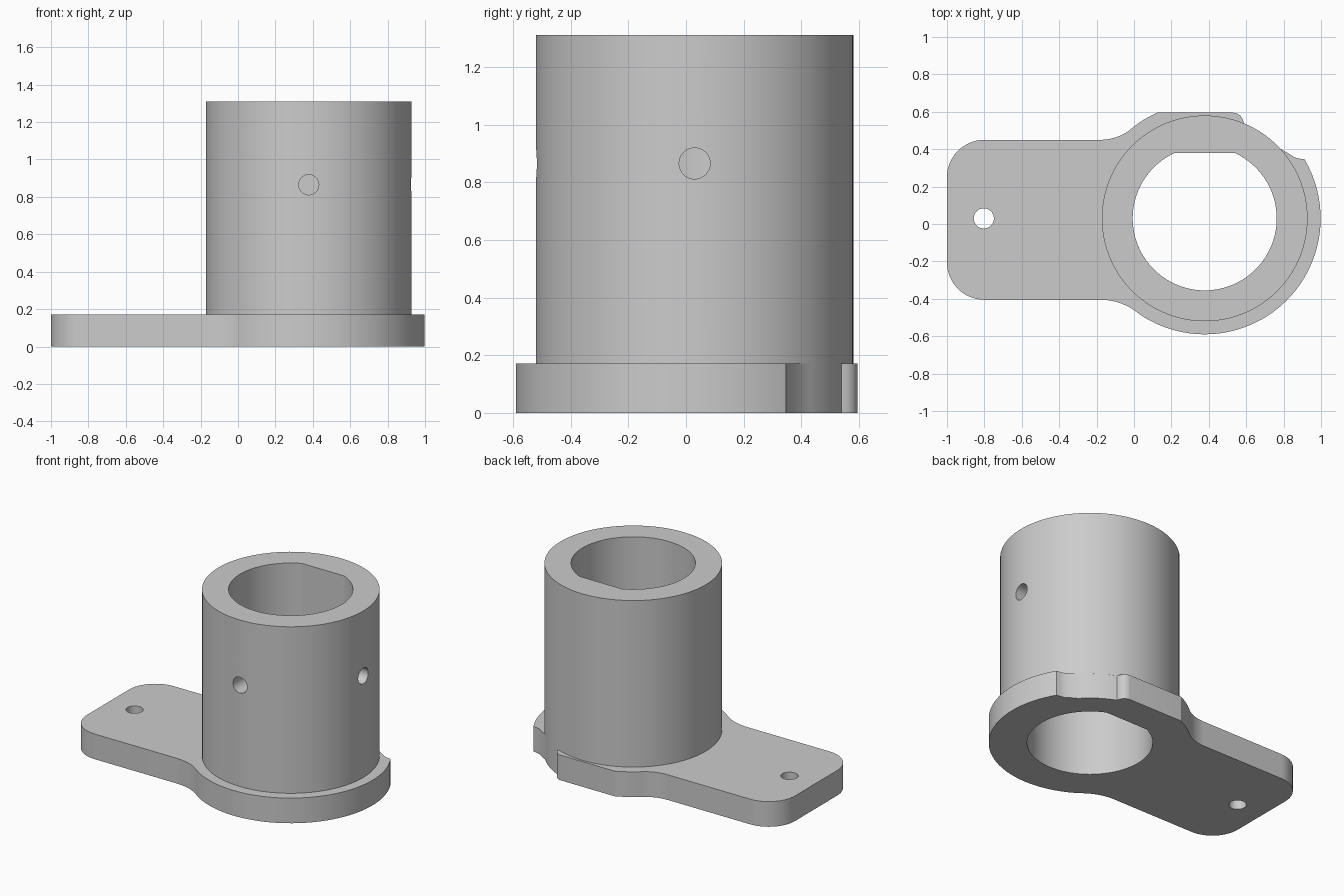
import bpy, bmesh
from math import radians, cos, sin
from mathutils import Matrix, Vector

if "Cube" in bpy.data.objects:
    bpy.data.objects.remove(bpy.data.objects["Cube"], do_unlink=True)

CX, CY = 0.378, 0.03          # axis of the tube
BASE, TOP = 0.172, 1.31
FLANGE, TUBE, BORE, PIN = 0.62, 0.55, 0.385, 0.054

grey = bpy.data.materials.new("plain grey")
grey.use_nodes = True
grey.diffuse_color = (0.6, 0.6, 0.6, 1)
grey.node_tree.nodes["Principled BSDF"].inputs["Base Color"].default_value = (0.6, 0.6, 0.6, 1)


def arc(cx, cy, r, start, end, step=4):
    n = max(2, round(abs(end - start) / step))
    angles = [radians(start + (end - start) * i / n) for i in range(n + 1)]
    return [(cx + r * cos(a), cy + r * sin(a)) for a in angles]


def prism(name, outline, z0, z1, matrix=Matrix()):
    """Extrude a closed outline from z0 to z1."""
    bm = bmesh.new()
    face = bm.faces.new([bm.verts.new((x, y, z0)) for x, y in outline])
    out = bmesh.ops.extrude_face_region(bm, geom=[face])["geom"]
    top = [v for v in out if isinstance(v, bmesh.types.BMVert)]
    bmesh.ops.translate(bm, verts=top, vec=(0, 0, z1 - z0))
    bm.transform(matrix)
    bmesh.ops.recalc_face_normals(bm, faces=bm.faces)
    mesh = bpy.data.meshes.new(name)
    bm.to_mesh(mesh)
    bm.free()
    mesh.materials.append(grey)
    obj = bpy.data.objects.new(name, mesh)
    bpy.context.collection.objects.link(obj)
    return obj


def cut(obj, cutters):
    """Subtract the cutters, then shade smooth with sharp rims."""
    for c in cutters:
        mod = obj.modifiers.new("hole", "BOOLEAN")
        mod.operation, mod.solver, mod.object = "DIFFERENCE", "EXACT", c
    bpy.context.view_layer.update()
    deps = bpy.context.evaluated_depsgraph_get()
    mesh = bpy.data.meshes.new_from_object(obj.evaluated_get(deps))
    obj.modifiers.clear()
    obj.data = mesh
    mesh.polygons.foreach_set("use_smooth", [True] * len(mesh.polygons))
    mesh.set_sharp_from_angle(angle=radians(25))


# Base plate: rounded arm blending into a round flange with a rear notch
outline = arc(-0.8, -0.205, 0.2, 180, 270, 6)
outline += arc(-0.18, -0.725, 0.32, 90, 53.4)
outline += arc(CX, CY, FLANGE, 233.4, 390.7)[1:]
outline += [(0.88, 0.35), (0.855, 0.358), (0.83, 0.375)]
outline += arc(CX, CY, TUBE, 42.5, 67.7)
outline += arc(0.53, 0.54, 0.055, 0, 90, 15)[1:]
outline += arc(CX, CY, FLANGE, 114.3, 129.3)
outline += arc(-0.18, 0.714, 0.264, -50.7, -90)[1:]
outline += arc(-0.8, 0.25, 0.2, 90, 180, 6)
plate = prism("base_plate", outline, 0, BASE)

# Upright tube
tube = prism("upright_tube", arc(CX, CY, TUBE, 0, 360, 3)[:-1], BASE, TOP)

# Cutters: flat-sided bore, arm hole, and pin holes in the front and right walls
bore = prism("bore_cutter", arc(CX, CY, BORE, 114.6, 425.4), -0.2, TOP + 0.2)
circle = arc(0, 0, PIN, 0, 360, 12)[:-1]
arm_hole = prism("arm_hole_cutter", circle, -0.2, 0.4, Matrix.Translation((-0.803, CY, 0)))
pins = []
for name, direction in (("front", (0, -1, 0)), ("right", (1, 0, 0))):
    turn = Vector(direction).to_track_quat("Z", "Y").to_matrix().to_4x4()
    pins.append(prism(name + "_pin_cutter", circle, 0.2, 0.8,
                      Matrix.Translation((CX, CY, 0.865)) @ turn))

cut(plate, [bore, arm_hole])
cut(tube, [bore] + pins)
for c in [bore, arm_hole] + pins:
    bpy.data.objects.remove(c, do_unlink=True)
